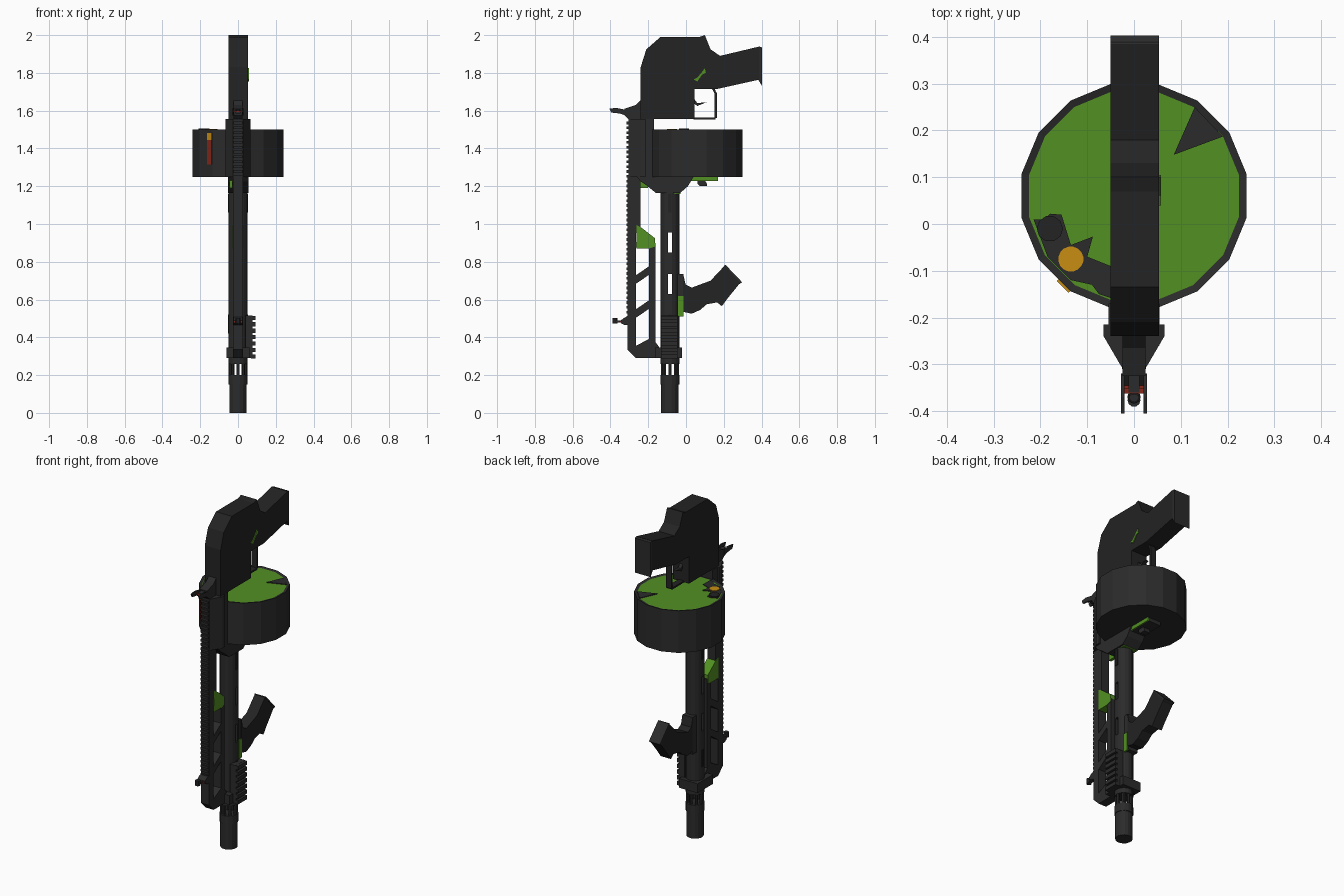
import bpy, bmesh, math
from mathutils import Matrix, Vector

if "Cube" in bpy.data.objects:
    bpy.data.objects.remove(bpy.data.objects["Cube"], do_unlink=True)


def material(name, r, g, b):
    m = bpy.data.materials.new(name)
    m.use_nodes = True
    m.diffuse_color = (r, g, b, 1)
    m.node_tree.nodes["Principled BSDF"].inputs["Base Color"].default_value = (r, g, b, 1)
    return m


BLACK = material("black polymer", 0.017, 0.017, 0.017)
STEEL = material("dark steel", 0.024, 0.024, 0.024)
GREEN = material("green paint", 0.085, 0.28, 0.016)
BRASS = material("brass", 0.58, 0.27, 0.006)
RED = material("red shell", 0.25, 0.02, 0.01)


def finish(name, bm, *mats):
    bmesh.ops.recalc_face_normals(bm, faces=bm.faces)
    me = bpy.data.meshes.new(name)
    bm.to_mesh(me)
    bm.free()
    for m in mats:
        me.materials.append(m)
    ob = bpy.data.objects.new(name, me)
    bpy.context.collection.objects.link(ob)
    return ob


def prism(name, profile, lo, hi, mat, axis="x"):
    """Extrude a (y, z) profile along x, or an (x, y) profile along z."""
    bm = bmesh.new()
    place = (lambda p: (lo, p[0], p[1])) if axis == "x" else (lambda p: (p[0], p[1], lo))
    face = bm.faces.new([bm.verts.new(place(p)) for p in profile])
    step = Vector((hi - lo, 0, 0) if axis == "x" else (0, 0, hi - lo))
    out = bmesh.ops.extrude_face_region(bm, geom=[face])
    bmesh.ops.translate(bm, vec=step, verts=[g for g in out["geom"] if isinstance(g, bmesh.types.BMVert)])
    return finish(name, bm, mat)


def box(name, x, y, z, mat):
    return prism(name, [(y[0], z[0]), (y[1], z[0]), (y[1], z[1]), (y[0], z[1])], x[0], x[1], mat)


def cylinder(name, x, y, z, r, mat, sides=16, r_top=None):
    bm = bmesh.new()
    bmesh.ops.create_cone(bm, cap_ends=True, segments=sides, radius1=r, radius2=r_top or r,
                          depth=z[1] - z[0], matrix=Matrix.Translation((x, y, (z[0] + z[1]) / 2))
                          @ Matrix.Rotation(math.pi / sides, 4, "Z"))
    return finish(name, bm, mat)


def mirror_x(half):
    return half + [(-x, y) for x, y in reversed(half)]


# Stock with angled rear grip
prism("stock", [(-.24, 1.555), (-.24, 1.83), (-.21, 1.925), (-.135, 1.99), (.07, 1.99), (.1, 2),
                (.13, 1.925), (.18, 1.89), (.39, 1.94), (.39, 1.765), (.165, 1.715), (.045, 1.715),
                (.045, 1.555)], -.05, .054, BLACK)
prism("grip_end_plate", [(.385, 1.94), (.403, 1.935), (.403, 1.73), (.385, 1.76)], -.05, .054, STEEL)
prism("stock_green_mark", [(.04, 1.765), (.06, 1.755), (.085, 1.79), (.105, 1.8), (.1, 1.825),
                           (.085, 1.805), (.06, 1.775)], .05, .058, GREEN)

# Trigger and guard
box("guard_bottom", (-.018, .018), (.04, .155), (1.553, 1.563), BLACK)
box("guard_rear", (-.018, .018), (.152, .163), (1.56, 1.695), BLACK)
prism("guard_corner", [(.163, 1.69), (.15, 1.72), (.135, 1.72), (.152, 1.69)], -.018, .018, BLACK)
prism("trigger", [(.04, 1.64), (.06, 1.625), (.11, 1.645), (.06, 1.64), (.045, 1.66)], -.01, .01, STEEL)

# Receiver, tapered toward the front
prism("receiver", mirror_x([(.027, -.305), (.065, -.24), (.065, -.215), (.055, -.215), (.055, -.17)]),
      1.25, 1.555, STEEL, "z")
prism("magazine_well", [(-.26, 1.25), (-.24, 1.225), (-.21, 1.205), (-.16, 1.165), (-.03, 1.165),
                        (.01, 1.2), (.04, 1.25)], -.052, .055, STEEL)
box("well_green_plate", (-.045, .045), (-.06, -.03), (1.16, 1.168), GREEN)
box("well_green_tab", (-.045, -.028), (-.245, -.2), (1.19, 1.25), GREEN)

# Drum magazine: recessed green lid inside a dark rim
drum = cylinder("drum", 0, .06, (1.25, 1.5), .245, STEEL)
drum.data.materials.append(GREEN)
bm = bmesh.new()
bm.from_mesh(drum.data)
lid = max(bm.faces, key=lambda f: f.calc_center_median().z)
bmesh.ops.inset_individual(bm, faces=[lid], thickness=.016, depth=-.004)
lid.material_index = 1
bm.to_mesh(drum.data)
bm.free()
prism("lid_arrow", [(.085, .148), (.13, .25), (.19, .187)], 1.494, 1.5, STEEL, "z")
prism("lid_opening", [(-.215, .01), (-.19, .01), (-.18, .022), (-.155, .02), (-.135, -.045),
                      (-.088, -.027), (-.1, -.07), (-.05, -.09), (-.05, -.158), (-.075, -.15),
                      (-.09, -.13), (-.135, -.12), (-.185, -.07)], 1.494, 1.5, STEEL, "z")
cylinder("shell_head", -.135, -.075, (1.49, 1.503), .027, BRASS)
cylinder("loading_latch", -.18, -.01, (1.49, 1.505), .028, BLACK, 10)

# Shell seen through the slot in the drum's angled side
for name, z, mat in (("shell_body", (1.316, 1.445), RED), ("shell_rim", (1.445, 1.483), BRASS)):
    prism(name, [(-.165, -.122), (-.14, -.147), (-.135, -.142), (-.16, -.117)], z[0], z[1], mat, "z")

# Latch panel under the drum
box("panel_under_drum", (-.045, .04), (0, .17), (1.228, 1.252), STEEL)
box("panel_green_edge", (.038, .046), (0, .17), (1.228, 1.252), GREEN)
prism("panel_latch", [(.06, 1.23), (.06, 1.215), (.075, 1.2), (.11, 1.2), (.11, 1.215), (.1, 1.23)],
      -.02, .02, STEEL)

# Barrel shroud with through slots, vented muzzle
BY = -.085
shroud = cylinder("barrel_shroud", 0, BY, (.26, 1.2), .051, STEEL)
for i, z in enumerate((.63, .85)):
    cutter = box("slot_cutter_%d" % i, (-.2, .2), (BY - .011, BY + .011), (z, z + .105), STEEL)
    cutter.hide_render = True
    cutter.hide_set(True)
    cut = shroud.modifiers.new("slot", "BOOLEAN")
    cut.operation = "DIFFERENCE"
    cut.object = cutter
for z in (.42, 1.06):
    for s in (-1, 1):
        box("slot_plate", (s * .051 - .003, s * .051 + .003), (BY - .009, BY + .009), (z, z + .1), BLACK)
cylinder("muzzle", 0, BY, (0, .155), .047, STEEL)
cylinder("muzzle_collar", 0, BY, (.15, .2), .051, STEEL)
for i in range(8):
    a = i * math.pi / 4
    cylinder("vent_rib", .04 * math.cos(a), BY + .04 * math.sin(a), (.19, .27), .009, STEEL, 6)
box("barrel_clamp", (-.062, .06), (-.165, -.02), (.29, .345), STEEL)

# Toothed side rail
box("side_rail", (.04, .078), (-.132, -.045), (.29, .515), STEEL)
for i in range(7):
    z = .288 + i * .034
    box("side_rail_tooth", (.07, .092), (-.132, -.045), (z, z + .022), STEEL)

# Sight rail and truss frame
HW = .026
prism("truss_front_bar", [(-.265, .33), (-.265, .29), (-.31, .335), (-.31, 1.26), (-.24, 1.26),
                          (-.24, .97), (-.265, .95)], -HW, HW, STEEL)
box("truss_rear_bar", (-HW, HW), (-.195, -.162), (.29, .9), STEEL)
prism("truss_foot", [(-.265, .29), (-.14, .29), (-.14, .345), (-.18, .4), (-.265, .355)], -HW, HW, STEEL)
for z in (.5, .68):
    prism("truss_diagonal", [(-.27, z), (-.19, z + .055), (-.19, z + .1), (-.27, z + .045)],
          -HW, HW, STEEL)
box("truss_top", (-HW, HW), (-.27, -.165), (.875, .905), STEEL)
prism("truss_green_gusset", [(-.263, .995), (-.235, .98), (-.165, .925), (-.165, .88), (-.195, .87),
                             (-.263, .87)], -HW - .002, HW + .002, GREEN)
for i in range(41):
    z = .5 + i * .0257
    box("rail_tooth", (-.024, .024), (-.316, -.305), (z, z + .014), STEEL)

# Rear sight: base, twin prongs and ring
prism("rear_sight_base", [(-.235, 1.66), (-.265, 1.63), (-.325, 1.61), (-.325, 1.575), (-.305, 1.555),
                          (-.235, 1.555)], -.025, .025, STEEL)
box("rear_sight_post", (-.012, .012), (-.36, -.32), (1.585, 1.605), STEEL)
for s in (-1, 1):
    x = s * .024
    prism("rear_sight_prong", [(-.32, 1.575), (-.35, 1.585), (-.395, 1.59), (-.405, 1.61),
                               (-.37, 1.615), (-.32, 1.605)], x - .004, x + .004, STEEL)
box("rear_sight_insert", (-.02, .027), (-.362, -.352), (1.592, 1.602), RED)
bpy.ops.mesh.primitive_torus_add(location=(0, -.37, 1.6), major_radius=.012, minor_radius=.002,
                                 major_segments=16, minor_segments=6)
bpy.context.object.name = "sight_ring"
bpy.context.object.data.materials.append(STEEL)

# Front sight
prism("front_sight_base", [(-.305, .51), (-.325, .505), (-.345, .49), (-.345, .475), (-.325, .465),
                           (-.305, .465)], -.025, .025, STEEL)
box("front_sight_arm", (-.012, .012), (-.37, -.34), (.478, .49), STEEL)
cylinder("front_sight_bead", 0, -.377, (.472, .502), .014, STEEL, 10)
box("front_sight_insert", (-.022, .022), (-.352, -.344), (.478, .486), RED)

# Angled foregrip
box("foregrip_mount", (-.035, .03), (-.05, -.012), (.515, .735), STEEL)
box("foregrip_green_strip", (.025, .037), (-.042, -.013), (.51, .62), GREEN)
prism("foregrip", [(-.015, .735), (-.002, .68), (.03, .663), (.13, .7), (.205, .78), (.295, .69),
                   (.28, .68), (.215, .6), (.19, .565), (.165, .585), (.11, .575), (.075, .545),
                   (.03, .525), (-.015, .535)], -.034, .034, BLACK)
prism("foregrip_cap", [(.203, .782), (.21, .783), (.297, .692), (.288, .685)], -.036, .036, STEEL)
